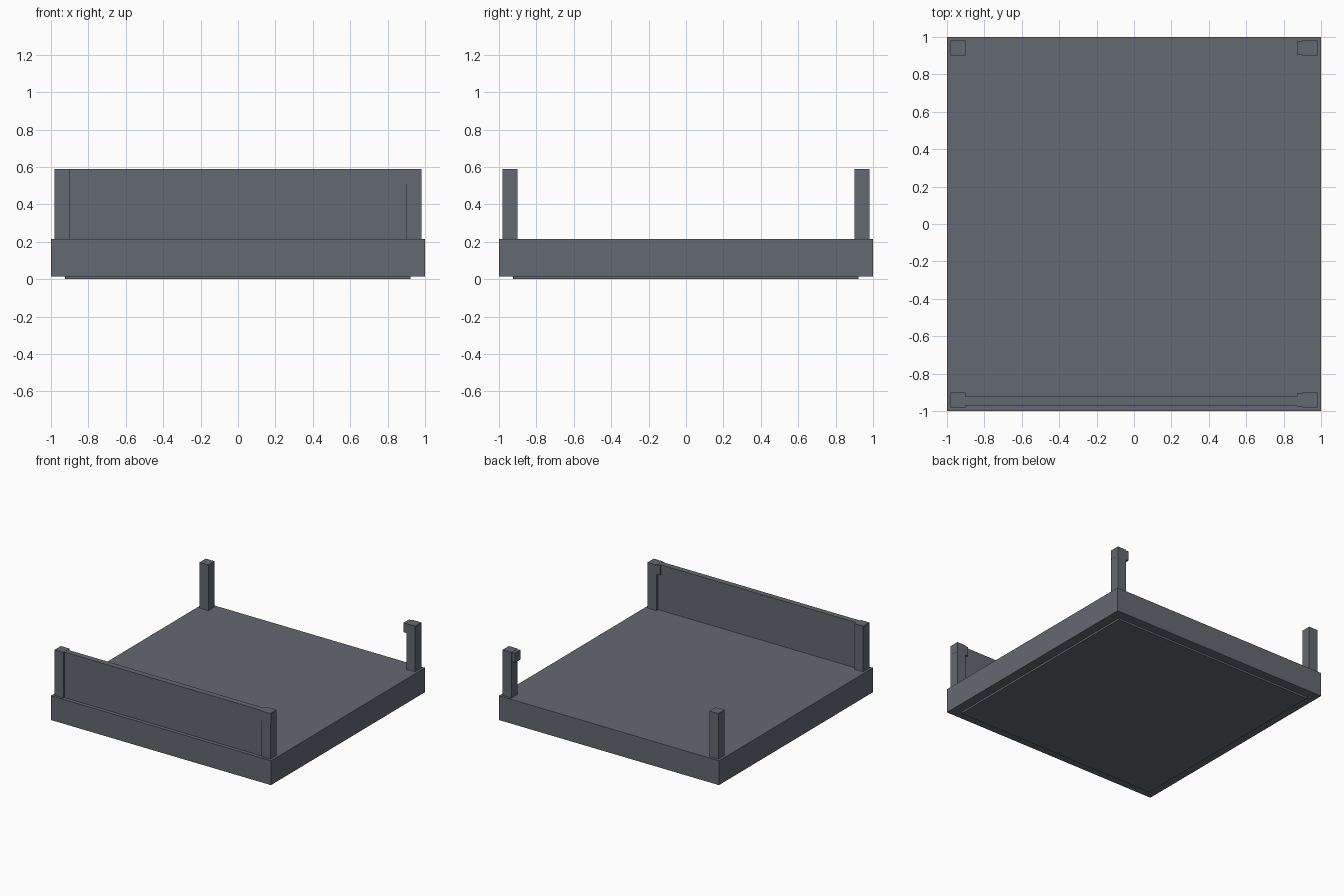
import bpy
import bmesh

if "Cube" in bpy.data.objects:
    bpy.data.objects.remove(bpy.data.objects["Cube"])

slate = bpy.data.materials.new("slate_grey")
slate.diffuse_color = (0.127, 0.144, 0.165, 1.0)
slate.use_nodes = True
slate.node_tree.nodes["Principled BSDF"].inputs["Base Color"].default_value = slate.diffuse_color


def box(name, x0, x1, y0, y1, z0, z1):
    """Axis-aligned box given by its limits."""
    bm = bmesh.new()
    bmesh.ops.create_cube(bm, size=1.0)
    for v in bm.verts:
        v.co.x = x1 if v.co.x > 0 else x0
        v.co.y = y1 if v.co.y > 0 else y0
        v.co.z = z1 if v.co.z > 0 else z0
    mesh = bpy.data.meshes.new(name)
    bm.to_mesh(mesh)
    bm.free()
    mesh.materials.append(slate)
    obj = bpy.data.objects.new(name, mesh)
    bpy.context.collection.objects.link(obj)
    return obj


Z_FOOT, Z_DECK, Z_TOP = 0.015, 0.215, 0.59

# Slab with a thin, slightly inset foot plate underneath
box("foot_plate", -0.925, 0.922, -0.924, 0.922, 0.0, Z_FOOT)
box("base_slab", -1.0, 1.0, -1.0, 1.0, Z_FOOT, Z_DECK)

# Corner posts
for sx, side in ((-1, "left"), (1, "right")):
    for sy, end in ((-1, "front"), (1, "back")):
        xs = sorted((sx * 0.90, sx * 0.98))
        ys = sorted((sy * 0.90, sy * 0.98))
        box(f"{end}_{side}_post", *xs, *ys, Z_DECK, Z_TOP)

# Wall panel between the front posts
box("front_panel", -0.90, 0.90, -0.97, -0.923, Z_DECK, Z_TOP - 0.001)

# Latch blocks set through the tops of the right-hand posts
for sy, end in ((-1, "front"), (1, "back")):
    ys = sorted((sy * 0.905, sy * 0.975))
    box(f"{end}_latch_block", 0.872, 0.981, *ys, 0.51, Z_TOP - 0.002)
